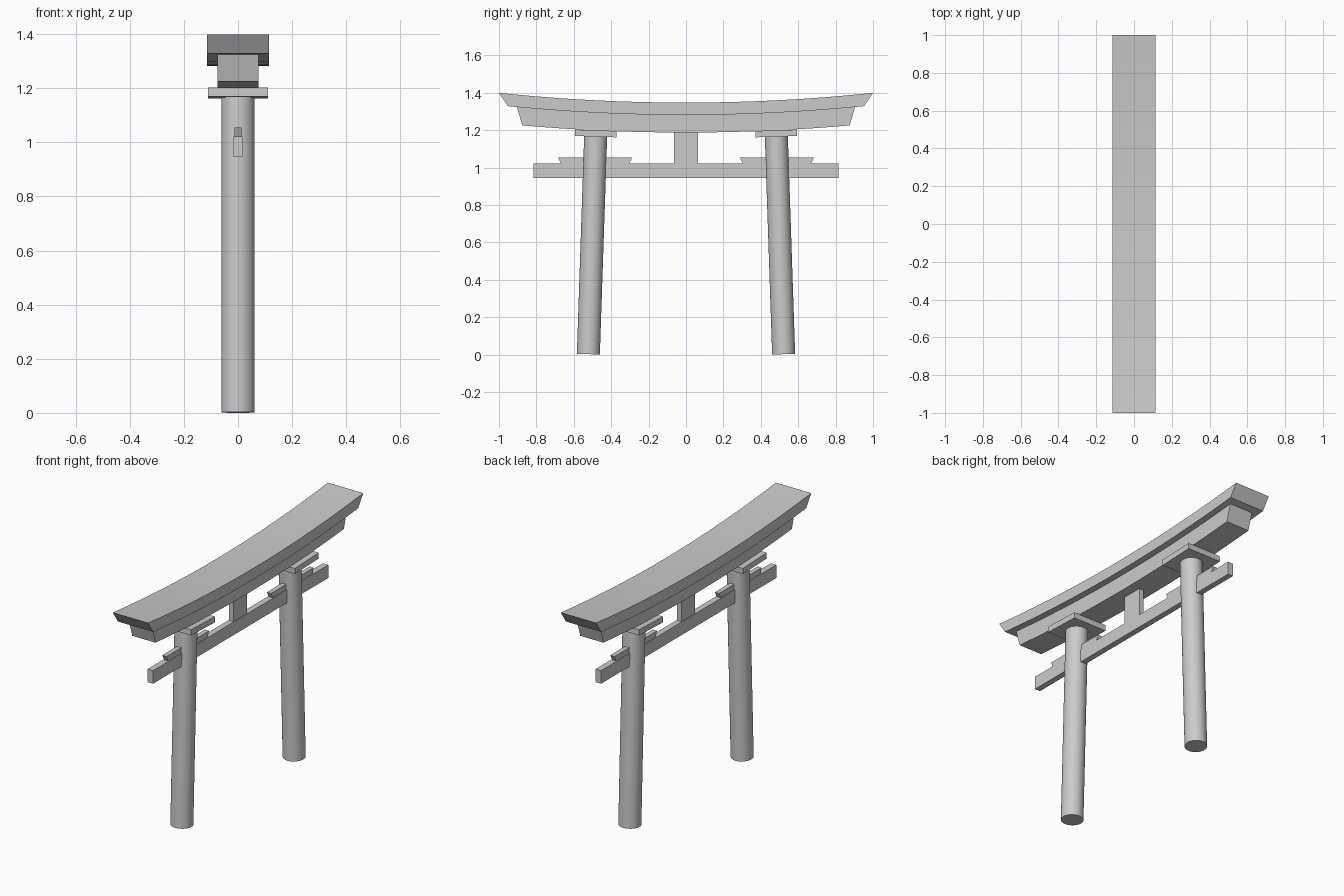
import bpy, bmesh, math
from mathutils import Vector

if "Cube" in bpy.data.objects:
    bpy.data.objects.remove(bpy.data.objects["Cube"])


def new_object(name, bm):
    bmesh.ops.recalc_face_normals(bm, faces=bm.faces[:])
    mesh = bpy.data.meshes.new(name)
    bm.to_mesh(mesh)
    bm.free()
    obj = bpy.data.objects.new(name, mesh)
    bpy.context.collection.objects.link(obj)
    return obj


def beam(name, half_x, top_len, bottom_len, top, bottom, y0=0, segments=1):
    """Bar along y; top and bottom are (middle height, rise at the ends)."""
    bm = bmesh.new()
    rings = []
    for i in range(segments + 1):
        t = 2 * i / segments - 1
        zt, zb = top[0] + top[1] * t * t, bottom[0] + bottom[1] * t * t
        yt, yb = y0 + t * top_len, y0 + t * bottom_len
        rings.append([bm.verts.new(p) for p in (
            (-half_x, yb, zb), (half_x, yb, zb), (half_x, yt, zt), (-half_x, yt, zt))])
    for a, b in zip(rings, rings[1:]):
        for k in range(4):
            n = (k + 1) % 4
            bm.faces.new((a[k], a[n], b[n], b[k]))
    bm.faces.new(rings[0])
    bm.faces.new(rings[-1])
    return new_object(name, bm)


# Curved lintels
beam("top_lintel", 0.115, 1.0, 0.952, (1.347, 0.052), (1.281, 0.047), segments=16)
beam("under_lintel", 0.076, 0.904, 0.875, (1.281, 0.0425), (1.187, 0.038), segments=16)

# Tie beam and central strut
beam("tie_beam", 0.0175, 0.815, 0.815, (1.022, 0), (0.945, 0))
beam("centre_strut", 0.0155, 0.063, 0.063, (1.195, 0), (1.02, 0))

for side, label in ((-1, "front"), (1, "back")):
    # Inward-leaning round post
    foot = Vector((0, side * 0.522, 0.002))
    head = Vector((0, side * 0.483, 1.165))
    axis = head - foot
    bpy.ops.mesh.primitive_cylinder_add(vertices=32, radius=0.0615, depth=axis.length,
                                        location=(foot + head) / 2)
    post = bpy.context.object
    post.name = label + "_post"
    lean = side * math.atan2(abs(axis.y), axis.z)
    post.rotation_euler.x = lean
    bpy.ops.object.shade_smooth_by_angle(angle=math.radians(40))

    # Capital block, square to the post
    bpy.ops.mesh.primitive_cube_add(size=1, location=(0, side * 0.482, 1.182),
                                    rotation=(lean, 0, 0))
    cap = bpy.context.object
    cap.name = label + "_capital"
    cap.scale = (0.22, 0.222, 0.034)

    # Wedge through the post above the tie beam
    beam(label + "_wedge", 0.0135, 0.198, 0.182, (1.054, 0), (1.02, 0), y0=side * 0.486)
